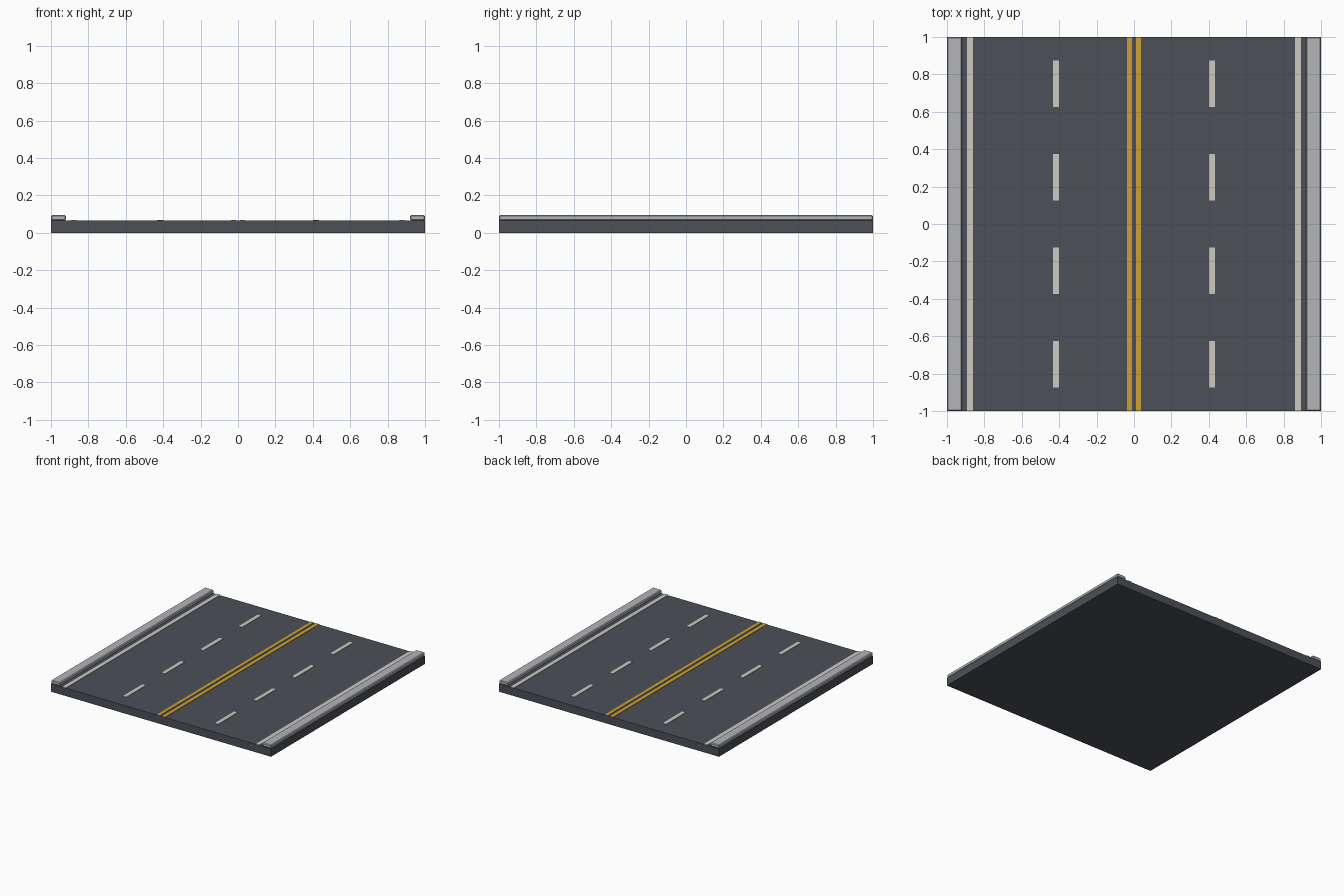
import bpy, bmesh

if "Cube" in bpy.data.objects:
    bpy.data.objects.remove(bpy.data.objects["Cube"])


def material(name, rgb):
    """Flat colour from 0-255 sRGB values."""
    lin = [((c / 255 + 0.055) / 1.055) ** 2.4 for c in rgb]
    m = bpy.data.materials.new(name)
    m.diffuse_color = (*lin, 1)
    m.use_nodes = True
    m.node_tree.nodes["Principled BSDF"].inputs["Base Color"].default_value = m.diffuse_color
    return m


asphalt = material("asphalt", (76, 80, 89))
concrete = material("concrete", (178, 181, 186))
white_paint = material("white paint", (205, 201, 193))
yellow_paint = material("yellow paint", (205, 160, 50))


def box(name, x, y, z, mat, bevel=0):
    """Box from (min, max) pairs, with optionally chamfered edges."""
    bm = bmesh.new()
    bmesh.ops.create_cube(bm, size=1)
    for v in bm.verts:
        v.co = [lo + (hi - lo) * (c + 0.5) for c, (lo, hi) in zip(v.co, (x, y, z))]
    if bevel:
        bmesh.ops.bevel(bm, geom=bm.edges[:], offset=bevel, segments=1,
                        affect='EDGES', profile=0.5)
    me = bpy.data.meshes.new(name)
    bm.to_mesh(me)
    bm.free()
    me.materials.append(mat)
    ob = bpy.data.objects.new(name, me)
    bpy.context.collection.objects.link(ob)
    return ob


TOP = 0.065                       # road surface height
PAINT = (TOP - 0.001, TOP + 0.004)
FULL = (-1, 1)

# Road slab
box("road_slab", FULL, FULL, (0, TOP), asphalt)

for side, s in (("left", -1), ("right", 1)):
    def span(a, b):
        return tuple(sorted((s * a, s * b)))

    # Kerb, solid edge line and one of the double centre lines
    box(f"{side}_kerb", span(0.92, 1), FULL, (TOP, 0.095), concrete, 0.006)
    box(f"{side}_edge_line", span(0.862, 0.894), FULL, PAINT, white_paint)
    box(f"{side}_centre_line", span(0.01, 0.038), FULL, PAINT, yellow_paint)

    # Lane dashes
    for i in range(4):
        y = -0.75 + 0.5 * i
        box(f"{side}_lane_dash_{i + 1}", span(0.401, 0.433),
            (y - 0.125, y + 0.125), PAINT, white_paint)
